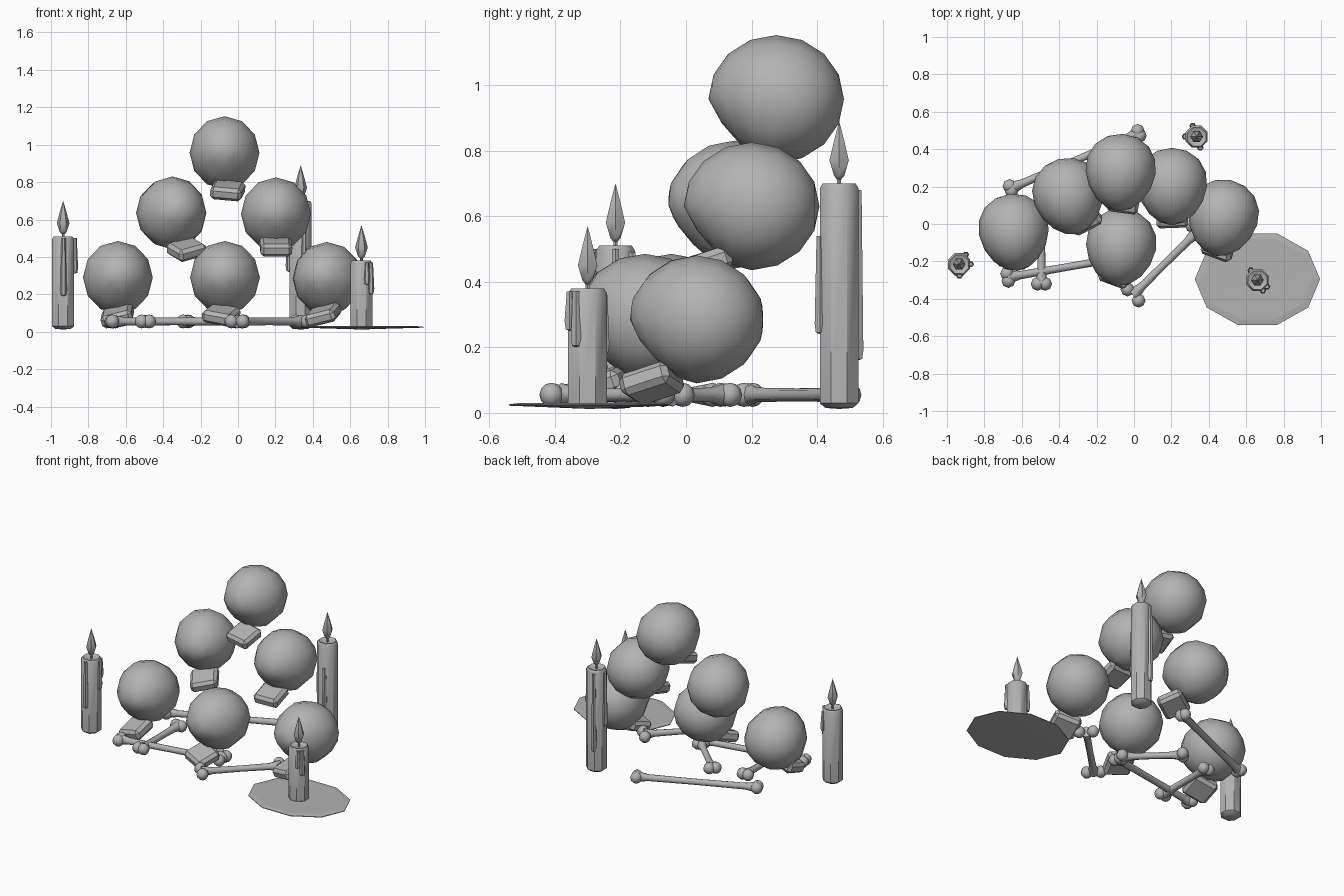
import bpy, bmesh, math
from mathutils import Vector, Matrix

cube = bpy.data.objects.get("Cube")
if cube:
    bpy.data.objects.remove(cube)

grey = bpy.data.materials.new("stone_grey")
grey.use_nodes = True
grey.diffuse_color = (0.45, 0.45, 0.45, 1)
grey.node_tree.nodes["Principled BSDF"].inputs["Base Color"].default_value = (0.45, 0.45, 0.45, 1)


def finish(name, bm, matrix=Matrix(), angle=40):
    """Turn a bmesh into a shaded object."""
    bmesh.ops.recalc_face_normals(bm, faces=bm.faces)
    mesh = bpy.data.meshes.new(name)
    bm.to_mesh(mesh)
    bm.free()
    obj = bpy.data.objects.new(name, mesh)
    bpy.context.collection.objects.link(obj)
    mesh.materials.append(grey)
    obj.matrix_world = matrix
    bpy.ops.object.select_all(action='DESELECT')
    obj.select_set(True)
    bpy.context.view_layer.objects.active = obj
    bpy.ops.object.shade_smooth_by_angle(angle=math.radians(angle))
    return obj


def lathe(bm, profile, sides, matrix=Matrix(), phase=0.0):
    """Add a closed revolved shape from (radius, height) pairs."""
    rings = []
    for r, z in profile:
        count = 1 if r == 0 else sides
        ring = []
        for i in range(count):
            a = phase + math.tau * i / sides
            ring.append(bm.verts.new(matrix @ Vector((r * math.cos(a), r * math.sin(a), z))))
        rings.append(ring)
    for low, high in zip(rings, rings[1:]):
        for i in range(sides):
            j = (i + 1) % sides
            if len(low) == 1:
                bm.faces.new((low[0], high[j], high[i]))
            elif len(high) == 1:
                bm.faces.new((low[i], low[j], high[0]))
            else:
                bm.faces.new((low[i], low[j], high[j], high[i]))


def skull(name, centre, yaw):
    """Rounded cranium with poles front and back and a slanted face."""
    bm = bmesh.new()
    bmesh.ops.create_uvsphere(bm, u_segments=12, v_segments=8, radius=1,
                              matrix=Matrix.Rotation(math.pi / 2, 4, 'X'))
    for v in bm.verts:
        x, y, z = v.co
        if y < 0 and z < 0:
            y *= 1 + 0.35 * z
        v.co = (0.187 * x * (1 + 0.12 * y), 0.207 * y, 0.195 * z)
    place = Matrix.Translation(centre) @ Matrix.Rotation(math.radians(yaw), 4, 'Z')
    finish(name + "_cranium", bm, place, 60)


def jaw(name, centre, yaw, roll):
    """Bevelled block tipped down towards the front."""
    bm = bmesh.new()
    bmesh.ops.create_cube(bm, size=1, matrix=Matrix.Diagonal((0.17, 0.16, 0.07, 1)))
    bmesh.ops.bevel(bm, geom=bm.edges[:], offset=0.018, segments=1, affect='EDGES')
    place = (Matrix.Translation(centre) @ Matrix.Rotation(math.radians(yaw), 4, 'Z')
             @ Matrix.Rotation(math.radians(-roll), 4, 'Y')
             @ Matrix.Rotation(math.radians(18), 4, 'X'))
    finish(name + "_jaw", bm, place, 20)


def bone(name, start, end, spread=0.02):
    """Slim shaft with a pair of knobs on each end."""
    a, b = Vector((*start, 0.055)), Vector((*end, 0.055))
    along = (b - a).normalized()
    side = Vector((-along.y, along.x, 0))
    length = (b - a).length
    turn = along.to_track_quat('Z', 'Y').to_matrix().to_4x4()
    bm = bmesh.new()
    lathe(bm, [(0, 0), (0.036, 0), (0.022, 0.07), (0.02, length / 2),
               (0.022, length - 0.07), (0.036, length), (0, length)],
          8, Matrix.Translation(a) @ turn)
    for tip in (a, b):
        for s in (-spread, spread):
            bmesh.ops.create_uvsphere(bm, u_segments=8, v_segments=6, radius=0.037,
                                      matrix=Matrix.Translation(tip + side * s))
    finish(name, bm, angle=60)


def candle(name, x, y, top, drips):
    """Wax column, flame and wax runs given as (angle, upper z, lower z)."""
    place = Matrix.Translation((x, y, 0))
    bm = bmesh.new()
    lathe(bm, [(0, 0.012), (0.045, 0.015), (0.064, 0.03), (0.064, top - 0.015),
               (0.054, top), (0.042, top - 0.008), (0, top - 0.012)], 8, phase=math.pi / 8)
    finish(name + "_wax", bm, place)
    bm = bmesh.new()
    lathe(bm, [(0, 0), (0.018, 0.018), (0.034, 0.065), (0.018, 0.125), (0, 0.185)],
          6, Matrix.Translation((0, 0, top + 0.005)))
    lathe(bm, [(0, -0.02), (0.007, -0.02), (0.007, 0.02), (0, 0.02)],
          6, Matrix.Translation((0, 0, top)))
    finish(name + "_flame", bm, place, 50)
    bm = bmesh.new()
    for angle, high, low in drips:
        a = math.radians(angle)
        spot = Matrix.Translation((0.062 * math.cos(a), 0.062 * math.sin(a), 0))
        lathe(bm, [(0, low), (0.014, low + 0.005), (0.018, low + 0.03),
                   (0.012, high - 0.02), (0.012, high), (0, high)], 6, spot)
    finish(name + "_drips", bm, place)


# Stacked skulls: centre, yaw, then jaw centre, jaw yaw and jaw roll
skulls = {
    "lower_right_skull": ((-0.642, -0.045, 0.29), 5, (-0.645, -0.155, 0.085), -8, 14),
    "lower_middle_skull": ((-0.07, -0.125, 0.29), -5, (-0.09, -0.25, 0.09), -20, -10),
    "lower_left_skull": ((0.475, 0.032, 0.285), -12, (0.455, -0.105, 0.09), -20, 13),
    "middle_right_skull": ((-0.35, 0.147, 0.635), 15, (-0.275, 0.04, 0.44), 28, 14),
    "middle_left_skull": ((0.203, 0.2, 0.63), 0, (0.203, 0.06, 0.455), 2, 0),
    "top_skull": ((-0.072, 0.275, 0.957), -3, (-0.055, 0.14, 0.755), -8, -5),
}
for name, (centre, yaw, jaw_centre, jaw_yaw, roll) in skulls.items():
    skull(name, centre, yaw)
    jaw(name, jaw_centre, jaw_yaw, roll)

# Scattered bones
bone("back_bone", (-0.66, 0.19), (0.025, 0.485), 0.014)
bone("front_right_bone", (-0.675, -0.285), (-0.01, -0.17))
bone("front_left_bone", (-0.005, -0.38), (0.34, -0.04), 0.042)
bone("side_bone", (-0.495, -0.32), (-0.495, 0.08))
bone("inner_bone", (-0.02, -0.13), (-0.28, 0.12))

# Candles
candle("right_candle", -0.935, -0.215, 0.51,
       [(-88, 0.5, 0.19), (0, 0.5, 0.31), (55, 0.49, 0.36)])
candle("left_candle", 0.66, -0.3, 0.38,
       [(-35, 0.37, 0.2), (-62, 0.37, 0.25), (125, 0.36, 0.18)])
candle("back_candle", 0.335, 0.467, 0.7,
       [(-72, 0.54, 0.24), (110, 0.68, 0.16), (180, 0.68, 0.32)])

# Wax dish under the left candle
bm = bmesh.new()
lathe(bm, [(0, 0.012), (0.335, 0.022), (0.335, 0.026), (0.295, 0.03), (0, 0.026)],
      10, Matrix.Translation((0.66, -0.295, 0)) @ Matrix.Diagonal((1, 0.77, 1, 1)))
finish("wax_dish", bm, angle=3)
